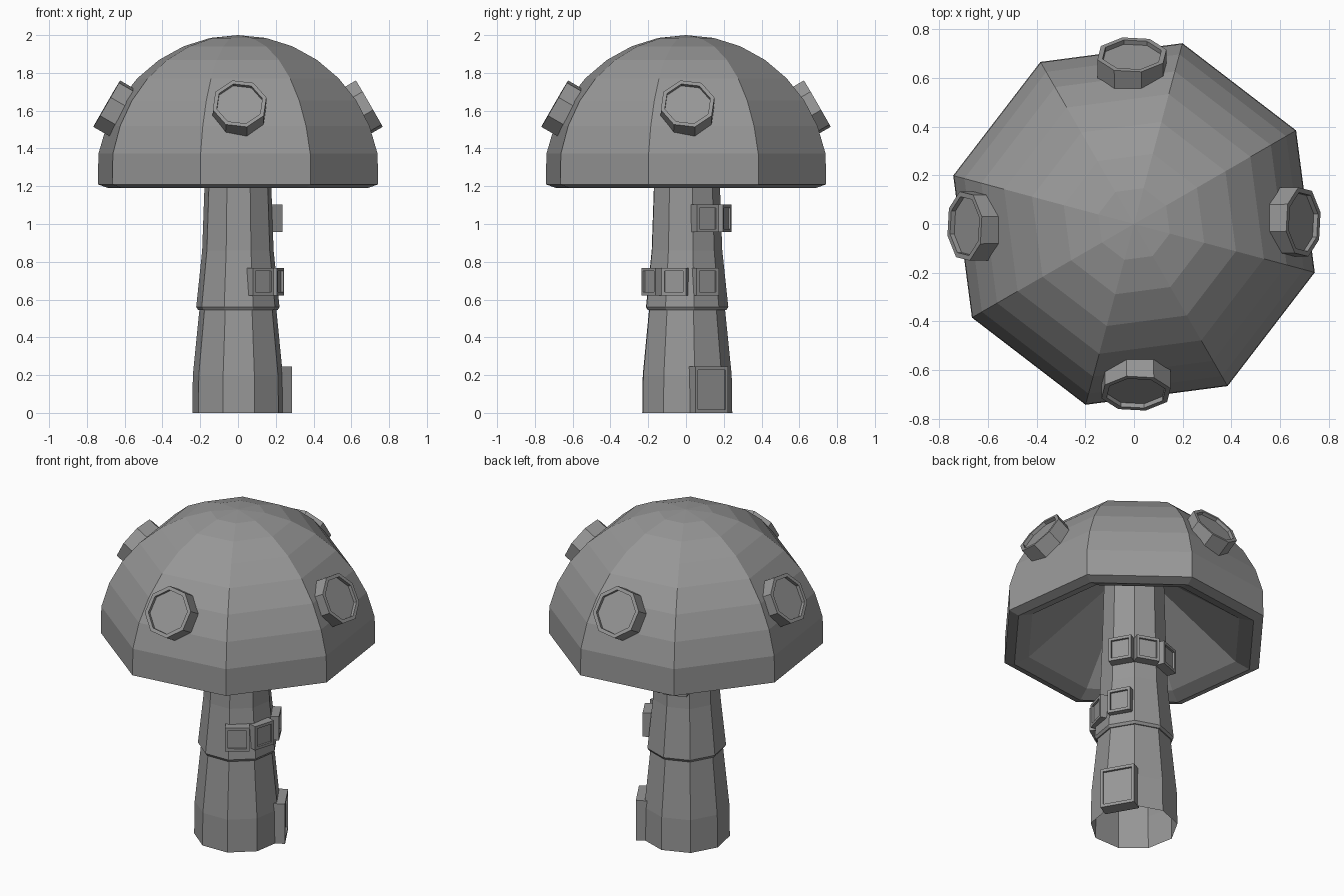
import bpy, bmesh
from math import sin, cos, pi, radians, sqrt
from mathutils import Matrix, Vector

if "Cube" in bpy.data.objects:
    bpy.data.objects.remove(bpy.data.objects["Cube"])

grey = bpy.data.materials.new("mid_grey")
grey.diffuse_color = (0.31, 0.31, 0.31, 1)
grey.use_nodes = True
grey.node_tree.nodes["Principled BSDF"].inputs["Base Color"].default_value = grey.diffuse_color


def lathe(name, profile, sides, phase=0.0, matrix=None, sx=1.0, sy=1.0):
    """Sweep (radius, height) points around z with flat sides."""
    bm = bmesh.new()
    rings = []
    for r, z in profile:
        if r == 0:
            rings.append([bm.verts.new((0, 0, z))] * sides)
        else:
            angles = [radians(phase) + 2 * pi * i / sides for i in range(sides)]
            rings.append([bm.verts.new((r * cos(a) * sx, r * sin(a) * sy, z)) for a in angles])
    for low, high in zip(rings, rings[1:]):
        for i in range(sides):
            j = (i + 1) % sides
            corners = list(dict.fromkeys((low[i], low[j], high[j], high[i])))
            bm.faces.new(corners)
    bmesh.ops.recalc_face_normals(bm, faces=bm.faces)
    if matrix:
        bm.transform(matrix)
    mesh = bpy.data.meshes.new(name)
    bm.to_mesh(mesh)
    bm.free()
    mesh.materials.append(grey)
    obj = bpy.data.objects.new(name, mesh)
    bpy.context.collection.objects.link(obj)
    return obj


def facing(azimuth, elevation, distance, z):
    """Matrix whose local z points outward at the given angles."""
    a, e = radians(azimuth), radians(elevation)
    out = Vector((cos(a) * cos(e), sin(a) * cos(e), sin(e)))
    side = Vector((-sin(a), cos(a), 0))
    rot = Matrix((side, out.cross(side), out)).transposed().to_4x4()
    return Matrix.Translation((cos(a) * distance, sin(a) * distance, z)) @ rot


def framed(name, sides, phase, half_w, half_h, depth, border, recess, matrix):
    """Solid block whose outer face is set back inside a thin frame."""
    k = sqrt(2) if sides == 4 else 1.0
    profile = [(0, -depth), (k, -depth), (k, 0), (k * border, 0),
               (k * border, -recess), (0, -recess)]
    return lathe(name, profile, sides, phase, matrix, half_w, half_h)


# Cap: eight-sided dome with a thick rim and hollow underside
R, CZ = 0.78, 1.22
dome = [(R * sin(i * pi / 16), CZ + R * cos(i * pi / 16)) for i in range(1, 8)]
lathe("cap", [(0, 2.0)] + dome + [(0.768, 1.21), (0.71, 1.19), (0.625, 1.22), (0, 1.69)], 8, 30)

# Stem: nine-sided, in two tapering tiers, open at the foot
lathe("stem", [(0.245, 0), (0.242, 0.2), (0.207, 0.545), (0.214, 0.545), (0.224, 0.56),
               (0.192, 0.86), (0.18, 1.19), (0.17, 1.55)], 9, 11)

# Round windows on the cap
for i in range(4):
    framed(f"cap_window_{i + 1}", 8, 15, 0.147, 0.147, 0.15, 0.85, 0.02,
           facing(0.7 + 90 * i, 30, 0.695, 1.637))

# Square windows on the stem faces
for i, (az, z, d) in enumerate([(29, 0.695, 0.237), (-16, 0.695, 0.235), (-56, 0.695, 0.24),
                                (30, 1.03, 0.232), (70, 1.03, 0.232), (110, 1.03, 0.232)]):
    framed(f"stem_window_{i + 1}", 4, 45, 0.067, 0.073, 0.08, 0.76, 0.012, facing(az, 0, d, z))

# Door at the foot
framed("door", 4, 45, 0.1, 0.1225, 0.08, 0.85, 0.012, facing(30, 0, 0.272, 0.1225))
